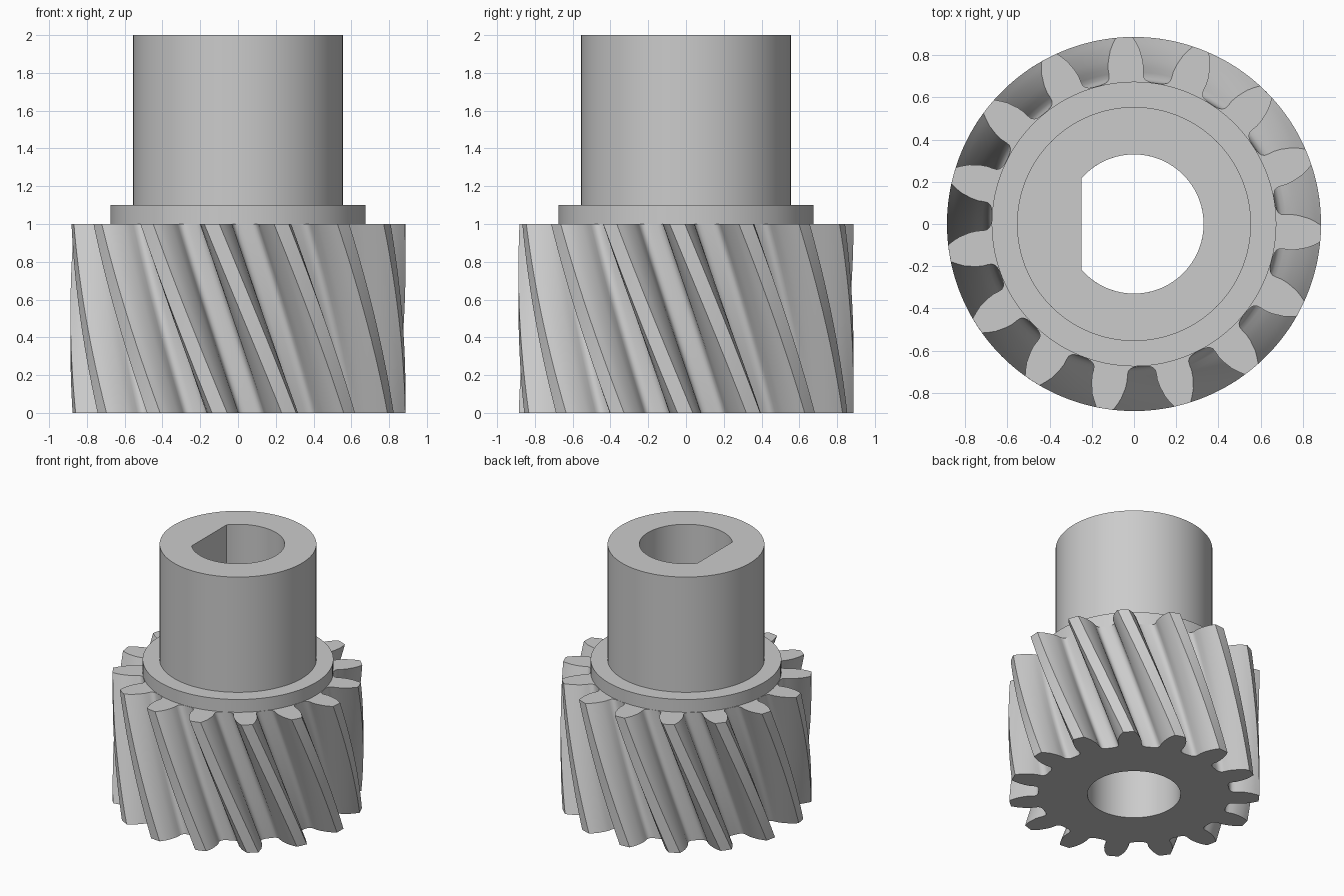
import bpy, bmesh, math
from math import radians, cos, sin

cube = bpy.data.objects.get("Cube")
if cube:
    bpy.data.objects.remove(cube)

steel = bpy.data.materials.new("grey_steel")
steel.use_nodes = True
GREY = (0.6, 0.6, 0.6, 1)
steel.diffuse_color = GREY
steel.node_tree.nodes["Principled BSDF"].inputs["Base Color"].default_value = GREY

TEETH = 15
PITCH = 360 / TEETH
TWIST = 26.7        # helix rotation over the gear height, degrees
PHASE = 21          # a tooth centre on the top face, degrees
BORE, FLAT_X = 0.33, -0.25


def polar(r, deg):
    return (r * cos(radians(deg)), r * sin(radians(deg)))


def circle(r, n=96):
    return [polar(r, 360 * i / n) for i in range(n)]


def d_circle(r, flat, n=80):
    """Circle cut by a straight chord on its -x side."""
    end = math.degrees(math.acos(flat / r))
    return [polar(r, -end + 2 * end * i / n) for i in range(n + 1)]


def gear_outline():
    # one flank from tip to root: radius, half angle
    flank = [(0.887, 2.6), (0.86, 3.7), (0.83, 4.8), (0.78, 6.0), (0.745, 6.5),
             (0.72, 6.5), (0.70, 6.7), (0.687, 7.5), (0.68, 8.7), (0.677, 10.2)]
    tooth = [(r, -a) for r, a in reversed(flank)] + [(0.887, 0)] + flank
    tooth.append((flank[-1][0], PITCH / 2))
    return [polar(r, k * PITCH + a) for k in range(TEETH) for r, a in tooth]


def layer(outline, z, turn=0):
    c, s = cos(radians(turn)), sin(radians(turn))
    return [(x * c - y * s, x * s + y * c, z) for x, y in outline]


def hollow_solid(name, outer, inner):
    """Skin the outer and inner layers, then close both ends."""
    bm = bmesh.new()
    ends = []
    for layers in (outer, inner):
        rings = [[bm.verts.new(p) for p in ring] for ring in layers]
        for low, high in zip(rings, rings[1:]):
            n = len(low)
            for i in range(n):
                j = (i + 1) % n
                bm.faces.new((low[i], low[j], high[j], high[i]))
        ends.append((rings[0], rings[-1]))
    for pair in zip(*ends):
        edges = [bm.edges.get((r[i - 1], r[i])) for r in pair for i in range(len(r))]
        bmesh.ops.triangle_fill(bm, edges=edges, use_beauty=True)
    bmesh.ops.recalc_face_normals(bm, faces=bm.faces)
    mesh = bpy.data.meshes.new(name)
    bm.to_mesh(mesh)
    bm.free()
    mesh.materials.append(steel)
    ob = bpy.data.objects.new(name, mesh)
    bpy.context.collection.objects.link(ob)
    bpy.ops.object.select_all(action='DESELECT')
    ob.select_set(True)
    bpy.context.view_layer.objects.active = ob
    bpy.ops.object.shade_smooth_by_angle(angle=radians(40))


# Helical gear with a round bore
STEPS = 20
outline = gear_outline()
hollow_solid("helical_gear",
             [layer(outline, i / STEPS, PHASE + TWIST * (1 - i / STEPS))
              for i in range(STEPS + 1)],
             [layer(circle(BORE), z) for z in (0, 1)])

# Collar and hub shaft with a flat-sided bore
d_bore = d_circle(BORE, FLAT_X)
for name, radius, low, high in (("collar", 0.675, 1, 1.1), ("hub_shaft", 0.555, 1.1, 2)):
    hollow_solid(name,
                 [layer(circle(radius), z) for z in (low, high)],
                 [layer(d_bore, z) for z in (low, high)])
